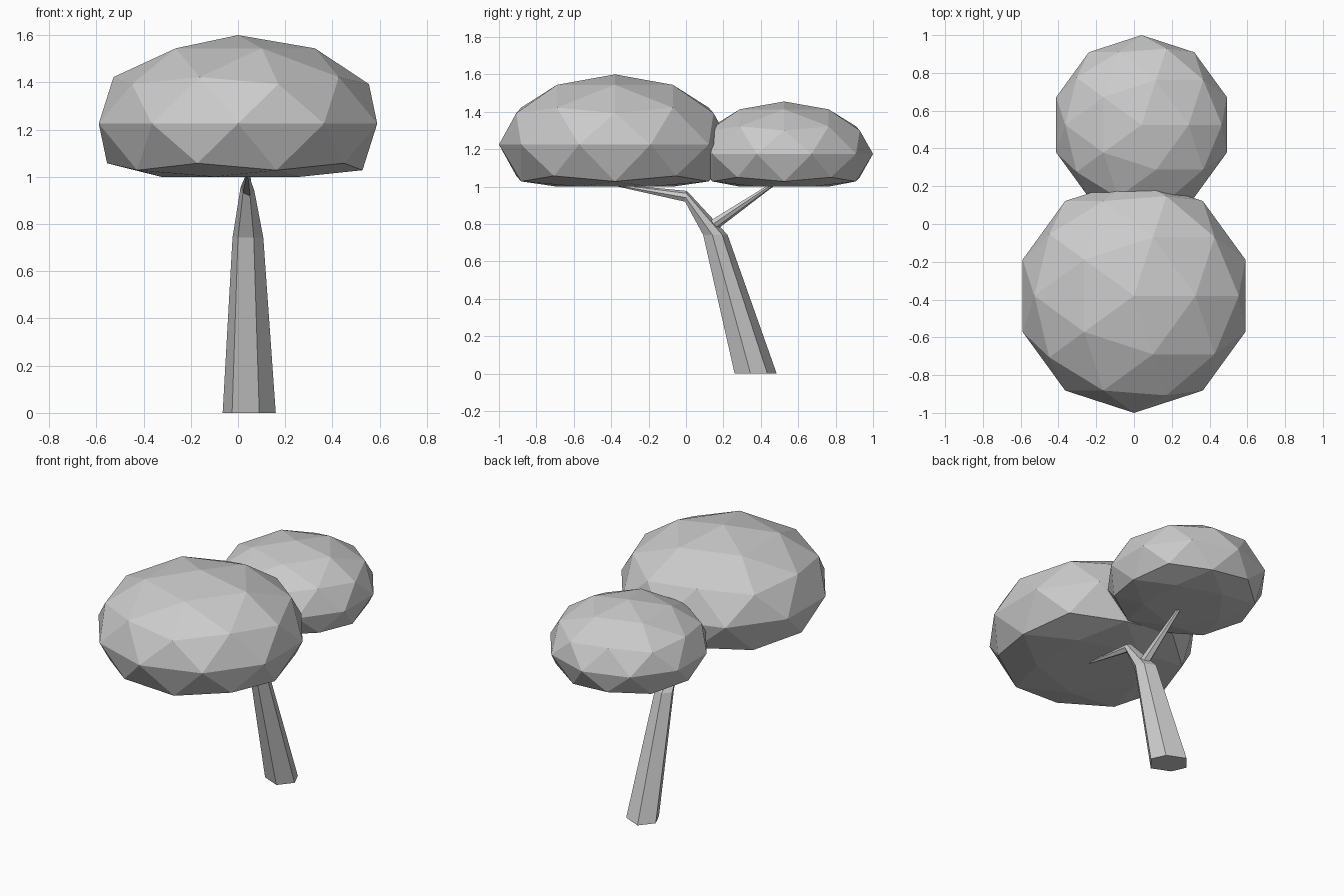
import bpy, bmesh
from math import sin, cos, radians

if "Cube" in bpy.data.objects:
    bpy.data.objects.remove(bpy.data.objects["Cube"])

# Slightly irregular six-sided section shared by trunk and branch
HALF = [(.0425, -.1125), (.1125, -.0275), (.0725, .0625)]
SECTION = HALF + [(-x, -y) for x, y in HALF]


def finish(bm, name):
    bmesh.ops.recalc_face_normals(bm, faces=bm.faces)
    me = bpy.data.meshes.new(name)
    bm.to_mesh(me)
    bm.free()
    ob = bpy.data.objects.new(name, me)
    bpy.context.collection.objects.link(ob)
    return ob


def limb(name, rings):
    """Loft rings given as (x, y, z, scale, tilt about x in degrees)."""
    bm = bmesh.new()
    loops = []
    for x, y, z, s, tilt in rings:
        t = radians(tilt)
        loops.append([bm.verts.new((x + u * s, y + v * s * cos(t), z + v * s * sin(t)))
                      for u, v in SECTION])
    for a, b in zip(loops, loops[1:]):
        for i in range(len(a)):
            j = (i + 1) % len(a)
            bm.faces.new((a[i], a[j], b[j], b[i]))
    bm.faces.new(loops[0][::-1])
    bm.faces.new(loops[-1])
    return finish(bm, name)


def canopy(name, centre, radius, height, floor=1.0):
    """Squashed icosphere with its underside pressed flat."""
    bm = bmesh.new()
    bmesh.ops.create_icosphere(bm, subdivisions=2, radius=1)
    for v in bm.verts:
        v.co = (centre[0] + v.co.x * radius, centre[1] + v.co.y * radius,
                max(floor, centre[2] + v.co.z * height))
    return finish(bm, name)


# Leaning trunk that bends into the large canopy
limb("trunk", [(.0475, .3725, 0, 1, 0),
               (.042, .157, .742, .58, 0),
               (.04, 0, .948, .26, 80),
               (.04, -.36, 1.006, .06, 80)])

# Thin side branch to the small canopy
limb("branch", [(.042, .135, .785, .27, -56),
                (.042, .52, 1.05, .06, -56)])

# Foliage
canopy("large_canopy", (0, -.38, 1.225), .62, .375)
canopy("small_canopy", (.04, .525, 1.175), .475, .28)
